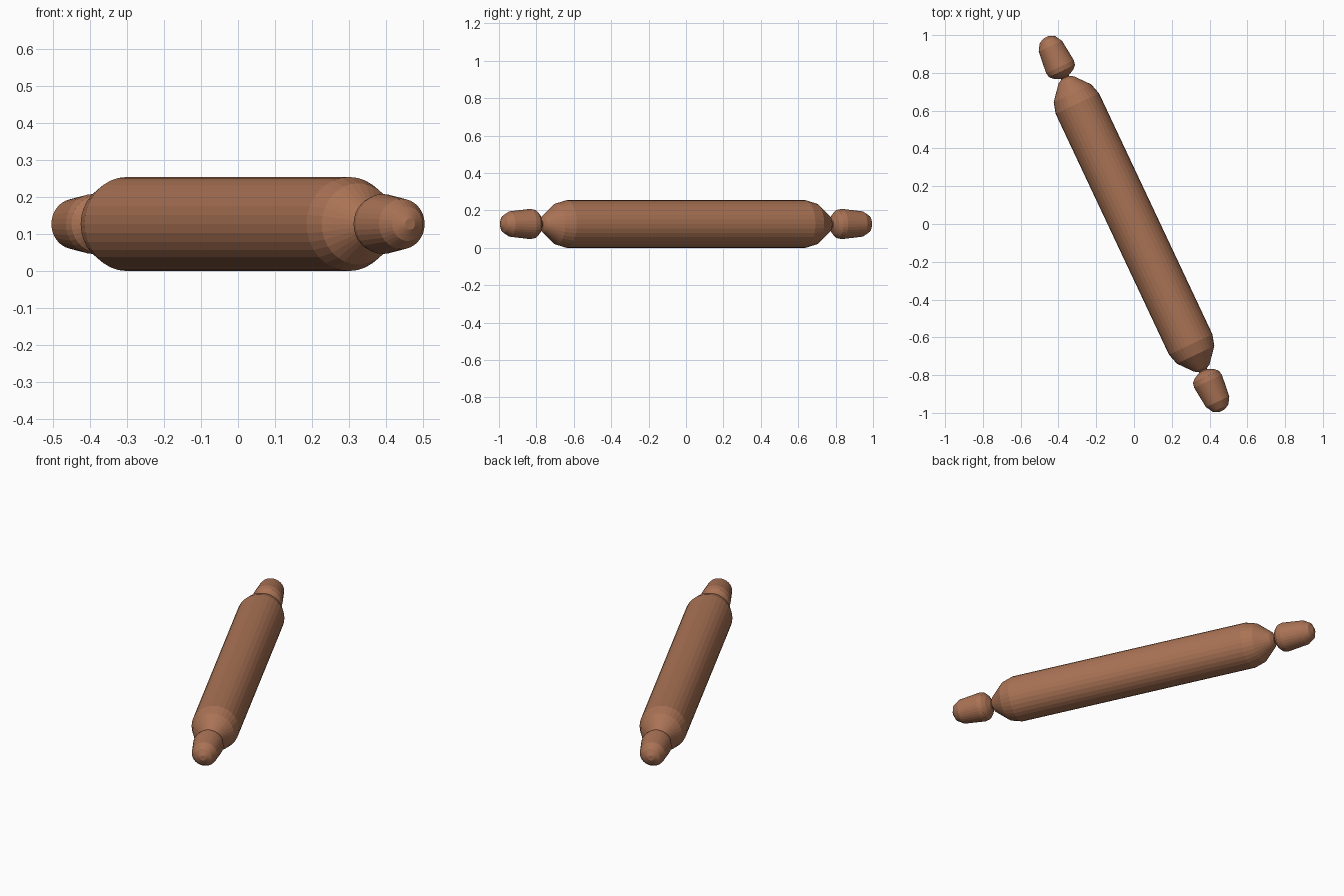
import bpy, bmesh, math
from mathutils import Matrix

if "Cube" in bpy.data.objects:
    bpy.data.objects.remove(bpy.data.objects["Cube"])

SIDES = 32
wood = bpy.data.materials.new("wood")
wood.diffuse_color = (0.40, 0.17, 0.09, 1)
wood.use_nodes = True
wood.node_tree.nodes["Principled BSDF"].inputs["Base Color"].default_value = wood.diffuse_color

# The pin lies flat, turned about 25 degrees from the y axis
PLACE = (Matrix.Translation((0, 0, 0.127))
         @ Matrix.Rotation(math.radians(25.2), 4, 'Z')
         @ Matrix.Rotation(math.radians(-90), 4, 'X'))


def lathe(name, profile, turn=0.0):
    """Turn (radius, distance) pairs around the pin axis, capping both ends."""
    bm = bmesh.new()
    rings = []
    for r, d in profile:
        rings.append([bm.verts.new((r * math.cos(2 * math.pi * i / SIDES),
                                    r * math.sin(2 * math.pi * i / SIDES), d))
                      for i in range(SIDES)])
    for a, b in zip(rings, rings[1:]):
        for i in range(SIDES):
            j = (i + 1) % SIDES
            bm.faces.new((a[i], a[j], b[j], b[i]))
    bm.faces.new(rings[0][::-1])
    bm.faces.new(rings[-1])
    bm.transform(PLACE @ Matrix.Rotation(turn, 4, 'X'))
    bmesh.ops.recalc_face_normals(bm, faces=bm.faces)
    mesh = bpy.data.meshes.new(name)
    bm.to_mesh(mesh)
    bm.free()
    mesh.materials.append(wood)
    obj = bpy.data.objects.new(name, mesh)
    bpy.context.collection.objects.link(obj)
    return obj


# Roller barrel with rounded shoulders, symmetric about the middle
half = [(0.127, 0.705), (0.110, 0.765), (0.045, 0.843), (0.022, 0.856)]
lathe("roller", [(r, -d) for r, d in reversed(half)] + half)

# Handles with a narrow neck, full base and tapered tip
handle = [(0.022, 0.852), (0.024, 0.860), (0.058, 0.877), (0.076, 0.895),
          (0.081, 0.920), (0.068, 1.040), (0.046, 1.077), (0.015, 1.093)]
lathe("back_handle", handle)
lathe("front_handle", handle, math.pi)
